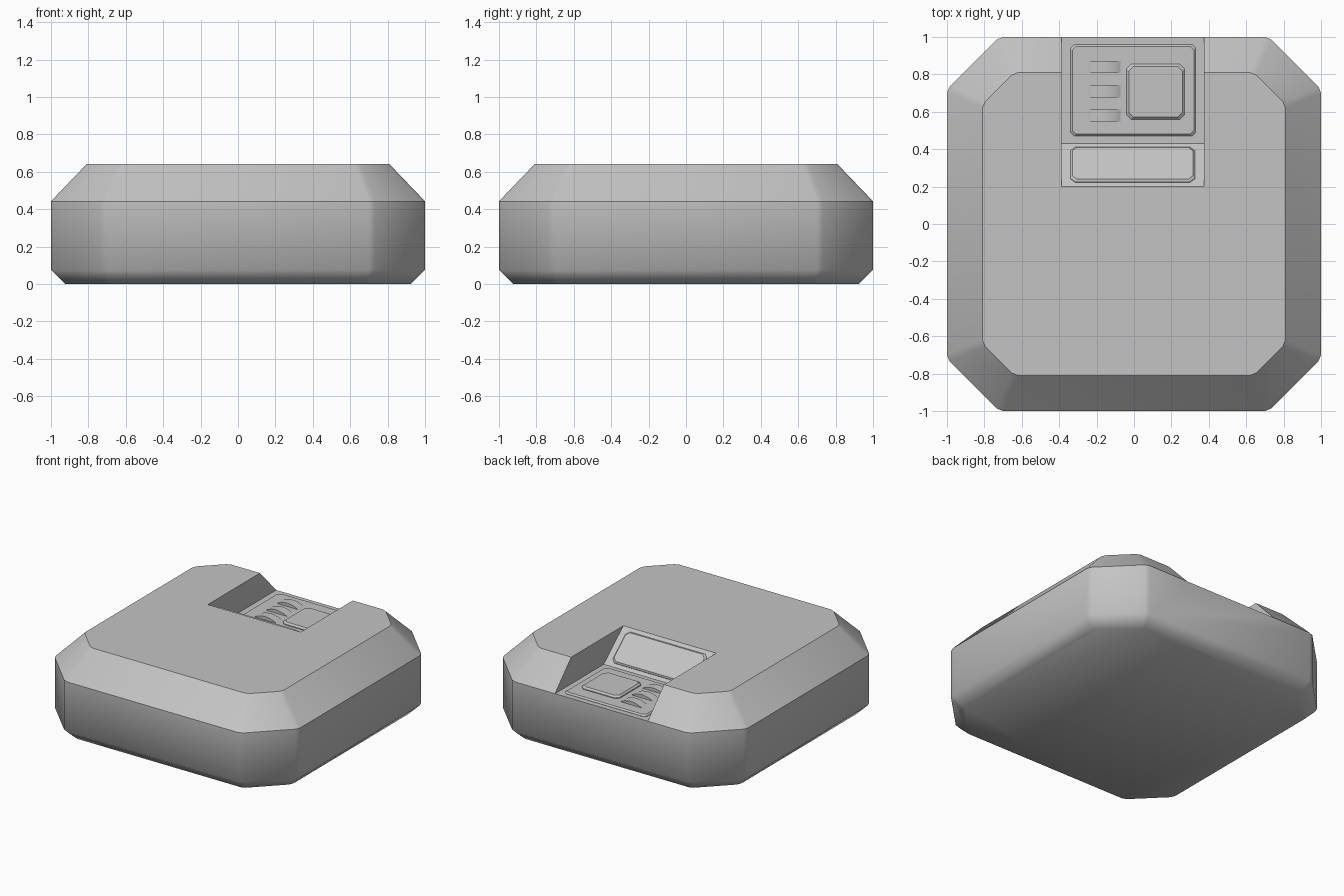
import bpy, bmesh, math
from mathutils import Matrix, Vector

old = bpy.data.objects.get("Cube")
if old:
    bpy.data.objects.remove(old, do_unlink=True)

grey = bpy.data.materials.new("plain_grey")
grey.use_nodes = True
tone = (0.55, 0.55, 0.55, 1)
grey.diffuse_color = tone
grey.node_tree.nodes["Principled BSDF"].inputs["Base Color"].default_value = tone


def finish(name, bm, matrix=Matrix()):
    bmesh.ops.recalc_face_normals(bm, faces=bm.faces)
    mesh = bpy.data.meshes.new(name)
    bm.to_mesh(mesh)
    bm.free()
    mesh.transform(matrix)
    mesh.materials.append(grey)
    obj = bpy.data.objects.new(name, mesh)
    bpy.context.collection.objects.link(obj)
    return obj


def loft(name, rings, matrix=Matrix()):
    """Skin a stack of equal-length point rings and cap both ends."""
    bm = bmesh.new()
    loops = [[bm.verts.new(p) for p in ring] for ring in rings]
    for a, b in zip(loops, loops[1:]):
        for i in range(len(a)):
            j = (i + 1) % len(a)
            bm.faces.new((a[i], a[j], b[j], b[i]))
    bm.faces.new(loops[0][::-1])
    bm.faces.new(loops[-1])
    return finish(name, bm, matrix)


def shell_ring(half, c, z, b=0.02):
    """Square with cut corners, each cut end softened by a tiny facet."""
    d = b * 0.7
    quarter = [(half, c - b), (half - d, c + d), (c + d, half - d), (c - b, half)]
    ring = []
    for k in range(4):
        turn = Matrix.Rotation(k * math.pi / 2, 3, 'Z')
        ring += [turn @ Vector((x, y, z)) for x, y in quarter]
    return ring


def plate(name, x0, x1, y0, y1, height, chamfer, cut, matrix):
    """Raised plate with clipped corners and a chamfered rim."""
    def ring(inset, z):
        a, b, c, d = x0 + inset, x1 - inset, y0 + inset, y1 - inset
        return [(a + cut, c, z), (b - cut, c, z), (b, c + cut, z), (b, d - cut, z),
                (b - cut, d, z), (a + cut, d, z), (a, d - cut, z), (a, c + cut, z)]
    return loft(name, [ring(0, -0.01), ring(0, height - chamfer), ring(chamfer, height)], matrix)


# Main body: bevelled base, upright sides, sloped shoulder
body = loft("body", [shell_ring(0.925, 0.69, 0), shell_ring(1, 0.72, 0.075),
                     shell_ring(1, 0.72, 0.442), shell_ring(0.81, 0.64, 0.64)])

# Notch at the back with a sloped inner wall
floor_z, top_z, slope_y, floor_y = 0.442, 0.64, 0.2, 0.43
run, rise = floor_y - slope_y, top_z - floor_z
profile = [(slope_y - run / 2, top_z + rise / 2), (floor_y, floor_z),
           (1.1, floor_z), (1.1, top_z + rise / 2)]
cutter = loft("notch_cutter", [[(x, y, z) for y, z in profile] for x in (-0.387, 0.373)])
cutter.hide_render = True
mod = body.modifiers.new("notch", 'BOOLEAN')
mod.operation = 'DIFFERENCE'
mod.solver = 'EXACT'
mod.object = cutter
bpy.context.view_layer.objects.active = body
body.select_set(True)
bpy.ops.object.modifier_apply(modifier="notch")
bpy.data.objects.remove(cutter, do_unlink=True)

# Soft lower shell, crisp shoulder and notch edges
bm = bmesh.new()
bm.from_mesh(body.data)
for f in bm.faces:
    f.smooth = True
for e in bm.edges:
    high = min(v.co.z for v in e.verts) > 0.4
    if high and e.calc_face_angle(0) > math.radians(30):
        e.smooth = False
bm.to_mesh(body.data)
bm.free()

# Control panel and button on the notch floor
on_floor = Matrix.Translation((0, 0, floor_z))
plate("control_panel", -0.34, 0.33, 0.47, 0.96, 0.012, 0.01, 0.02, on_floor)
plate("square_button", -0.04, 0.27, 0.56, 0.855, 0.03, 0.012, 0.025, on_floor)

# Screen on the sloped wall
on_slope = (Matrix.Translation((0, slope_y, top_z))
            @ Matrix.Rotation(-math.atan2(rise, run), 4, 'X'))
plate("screen", -0.34, 0.325, 0.03, 0.275, 0.014, 0.01, 0.025, on_slope)

# Three thumb wheels showing through the panel
radius = 0.17
for k in range(3):
    bm = bmesh.new()
    bmesh.ops.create_cone(bm, cap_ends=True, segments=64, radius1=radius,
                          radius2=radius, depth=0.065)
    for f in bm.faces:
        f.smooth = len(f.verts) == 4
    for e in bm.edges:
        e.smooth = e.calc_face_angle(0) < 1
    place = (Matrix.Translation((-0.16, 0.58 + 0.13 * k, floor_z + 0.036 - radius))
             @ Matrix.Rotation(math.pi / 2, 4, 'X'))
    finish("thumb_wheel_%d" % (k + 1), bm, place)
